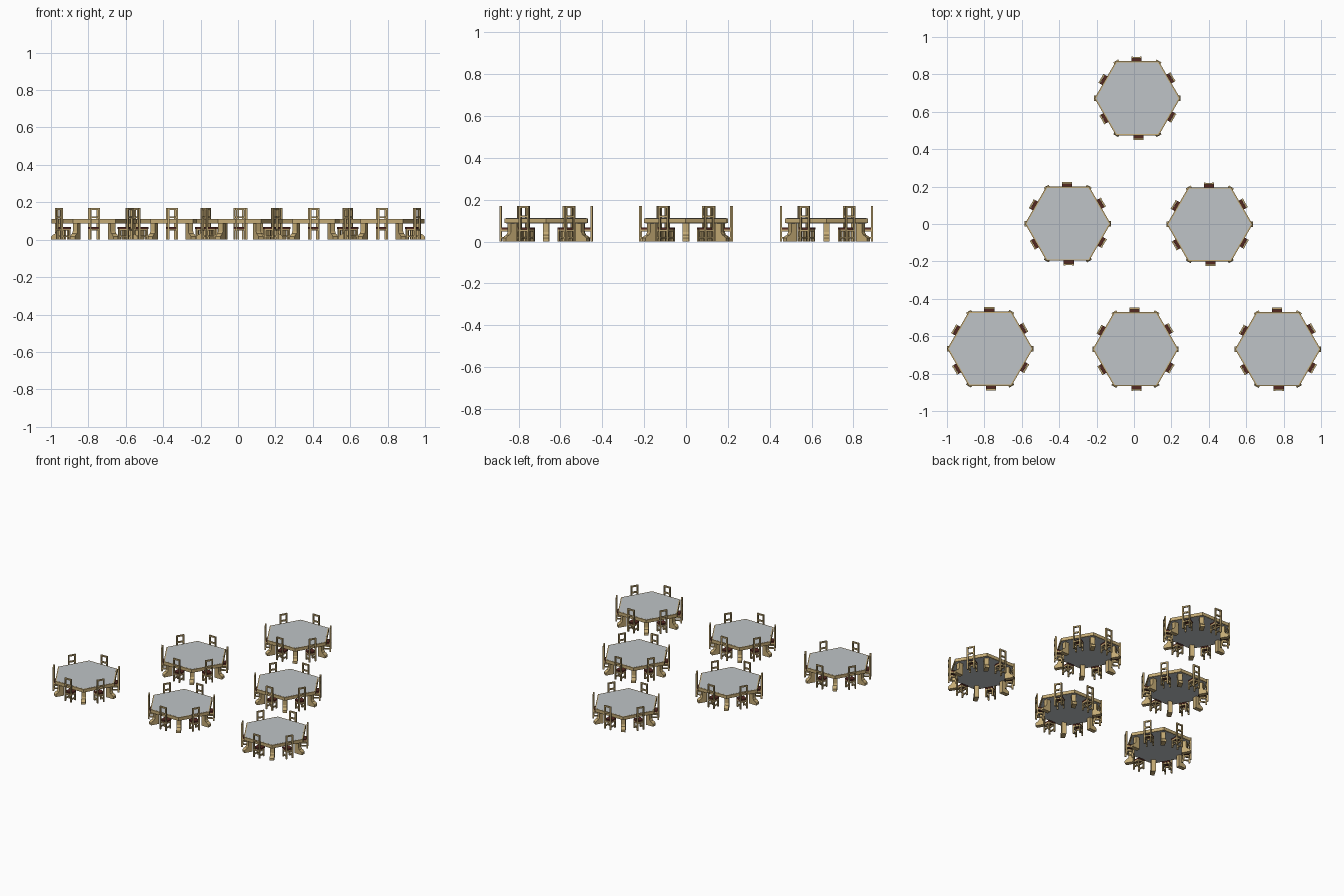
import bpy, bmesh, math
from mathutils import Matrix, Vector

if "Cube" in bpy.data.objects:
    bpy.data.objects.remove(bpy.data.objects["Cube"])


def material(name, rgb):
    m = bpy.data.materials.new(name)
    m.diffuse_color = (*rgb, 1)
    m.use_nodes = True
    m.node_tree.nodes["Principled BSDF"].inputs["Base Color"].default_value = m.diffuse_color
    return m


WOOD = material("light wood", (0.56, 0.41, 0.18))
GREY = material("grey laminate", (0.52, 0.55, 0.57))
MAROON = material("dark maroon", (0.09, 0.022, 0.015))


def box(bm, x0, x1, y0, y1, z0, z1, rot):
    c = Vector(((x0 + x1) / 2, (y0 + y1) / 2, (z0 + z1) / 2))
    bmesh.ops.create_cube(bm, size=1, matrix=rot @ Matrix.Translation(c)
                          @ Matrix.Diagonal((x1 - x0, y1 - y0, z1 - z0, 1)))


def prism(bm, bottom, offset):
    # extrude a closed polygon along an offset
    face = bm.faces.new([bm.verts.new(p) for p in bottom])
    geo = bmesh.ops.extrude_face_region(bm, geom=[face])
    bmesh.ops.translate(bm, verts=[v for v in geo["geom"] if isinstance(v, bmesh.types.BMVert)],
                        vec=offset)


def finish(bm, name, mat):
    bmesh.ops.recalc_face_normals(bm, faces=bm.faces)
    me = bpy.data.meshes.new(name)
    bm.to_mesh(me)
    bm.free()
    me.materials.append(mat)
    return name, me


def hexagon(r, z):
    return [Vector((r * math.cos(i * math.pi / 3), r * math.sin(i * math.pi / 3), z))
            for i in range(6)]


def turn(deg):
    return Matrix.Rotation(math.radians(deg), 4, 'Z')


parts = []

# table rim: hexagonal ring
bm = bmesh.new()
loops = [[bm.verts.new(p) for p in hexagon(r, z)]
         for r, z in ((0.229, 0.088), (0.229, 0.111), (0.22, 0.111), (0.22, 0.088))]
for k in range(4):
    a, b = loops[k], loops[(k + 1) % 4]
    for i in range(6):
        j = (i + 1) % 6
        bm.faces.new((a[i], a[j], b[j], b[i]))
parts.append(finish(bm, "table_rim", WOOD))

# table panel
bm = bmesh.new()
prism(bm, hexagon(0.2205, 0.0875), (0, 0, 0.024))
parts.append(finish(bm, "table_panel", GREY))

# table legs: post sweeping out into a foot at each corner
bm = bmesh.new()
profile = [(0.172, 0), (0.231, 0), (0.231, 0.016), (0.222, 0.026), (0.21, 0.032),
           (0.203, 0.045), (0.203, 0.09), (0.172, 0.09)]
for i in range(6):
    rot = turn(60 * i)
    prism(bm, [rot @ Vector((r, -0.015, z)) for r, z in profile],
          rot.to_3x3() @ Vector((0, 0.03, 0)))
parts.append(finish(bm, "table_legs", WOOD))

# chairs: one at the middle of each side, local x points away from the table
frames, seats = bmesh.new(), bmesh.new()
for i in range(6):
    rot = turn(30 + 60 * i) @ Matrix.Translation((0, 0.005, 0))
    for s in (-1, 1):
        y0, y1 = sorted((s * 0.018, s * 0.027))
        box(frames, 0.212, 0.223, y0, y1, 0, 0.17, rot)          # back post
        box(frames, 0.165, 0.175, y0, y1, 0, 0.058, rot)         # front leg
        box(frames, 0.175, 0.212, y0, y1, 0.015, 0.023, rot)     # side stretcher
        box(frames, 0.175, 0.212, y0, y1, 0.048, 0.058, rot)     # side seat rail
    for x0, x1 in ((0.166, 0.174), (0.213, 0.222)):
        box(frames, x0, x1, -0.018, 0.018, 0.048, 0.058, rot)    # seat rails
    box(frames, 0.213, 0.222, -0.018, 0.018, 0.16, 0.17, rot)    # top rail
    box(frames, 0.213, 0.222, -0.018, 0.018, 0.115, 0.125, rot)  # middle rail
    box(seats, 0.163, 0.2125, -0.027, 0.027, 0.058, 0.068, rot)  # seat
parts.append(finish(frames, "chair_frames", WOOD))
parts.append(finish(seats, "chair_seats", MAROON))

# six sets in a triangle
places = [(-0.769, -0.667), (0.008, -0.669), (0.769, -0.669),
          (-0.354, 0.002), (0.405, -0.002), (0.018, 0.672)]
for n, (x, y) in enumerate(places, 1):
    for name, me in parts:
        ob = bpy.data.objects.new(f"{name}_{n}", me)
        ob.location = (x, y, 0)
        bpy.context.collection.objects.link(ob)
